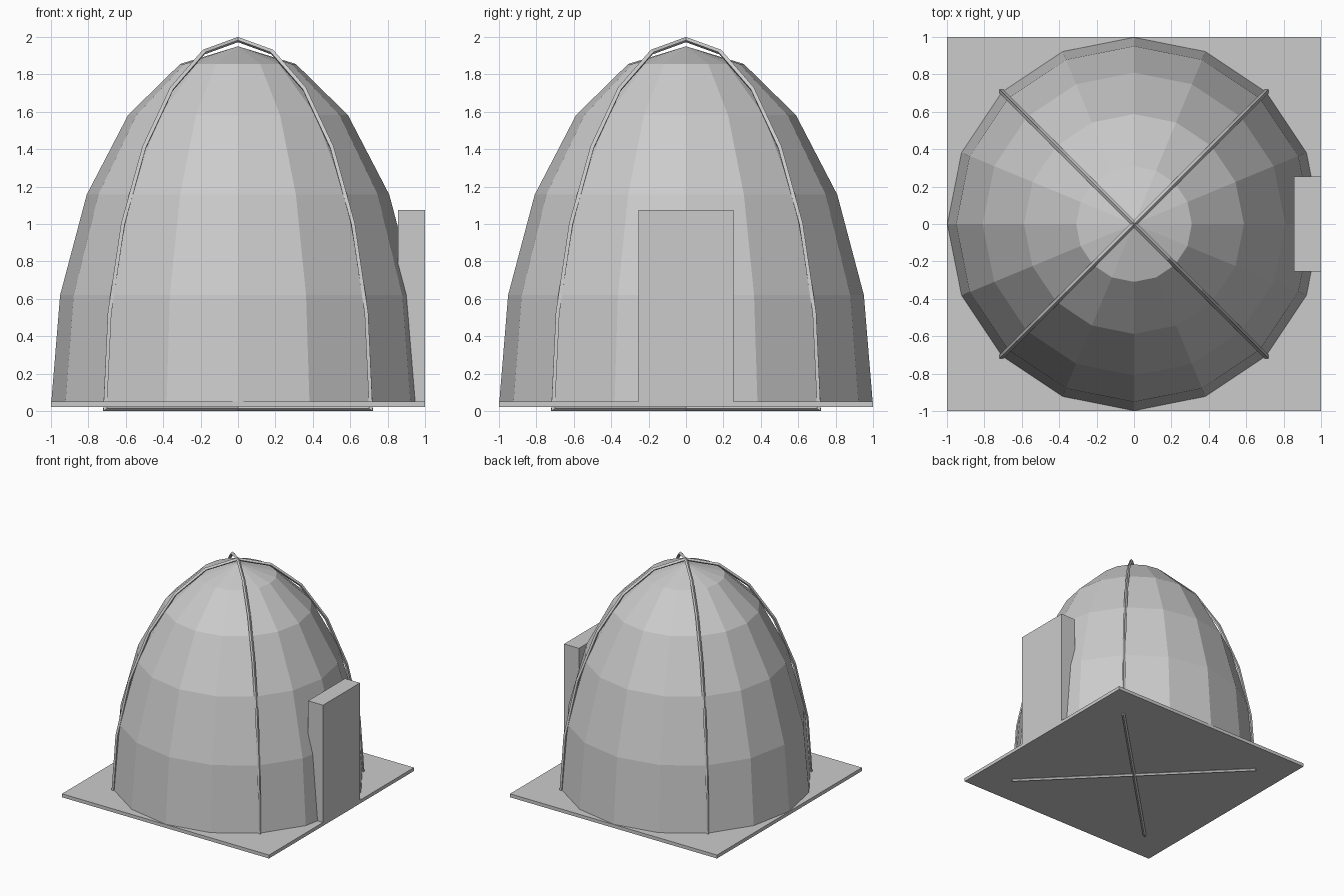
import bpy, bmesh
from math import sin, cos, pi, radians
from mathutils import Vector, Matrix

if "Cube" in bpy.data.objects:
    bpy.data.objects.remove(bpy.data.objects["Cube"])


def make_object(name, bm):
    bmesh.ops.recalc_face_normals(bm, faces=bm.faces)
    mesh = bpy.data.meshes.new(name)
    bm.to_mesh(mesh)
    bm.free()
    obj = bpy.data.objects.new(name, mesh)
    bpy.context.collection.objects.link(obj)
    return obj


def box(name, lo, hi):
    lo, hi = Vector(lo), Vector(hi)
    bm = bmesh.new()
    bmesh.ops.create_cube(bm, size=1, matrix=Matrix.Translation((lo + hi) / 2)
                          @ Matrix.Diagonal((*(hi - lo), 1)))
    return make_object(name, bm)


# Half ellipsoid canopy: 16 flat sides, 5 bands
def dome(name, base_z, height, sides=16, bands=5):
    bm = bmesh.new()
    rings = []
    for b in range(bands):
        e = pi / 2 * b / bands
        rings.append([bm.verts.new((cos(e) * cos(2 * pi * s / sides),
                                    cos(e) * sin(2 * pi * s / sides),
                                    base_z + height * sin(e))) for s in range(sides)])
    apex = bm.verts.new((0, 0, base_z + height))
    for s in range(sides):
        t = (s + 1) % sides
        for lower, upper in zip(rings, rings[1:]):
            bm.faces.new((lower[s], lower[t], upper[t], upper[s]))
        bm.faces.new((rings[-1][s], rings[-1][t], apex))
    return make_object(name, bm)


# Bent pole with a ground bar: closed loop with a diamond cross-section
def pole(name, angle, thick=0.014, segments=12):
    bm = bmesh.new()
    side = Vector((-sin(angle), cos(angle), 0)) * thick
    rings = []
    for i in range(segments + 1):
        a = pi * i / segments
        r, z = 1.005 * cos(a), thick + 1.972 * sin(a)
        n = Vector((2 * cos(a), 0, sin(a))).normalized() * thick
        if i in (0, segments):          # mitred ground corners
            n = Vector((thick * cos(a), 0, -thick))
        centre = Vector((r * cos(angle), r * sin(angle), z))
        out = Vector((n.x * cos(angle), n.x * sin(angle), n.z))
        rings.append([bm.verts.new(centre + o) for o in (out, side, -out, -side)])
    for i, ring in enumerate(rings):
        nxt = rings[(i + 1) % len(rings)]
        for k in range(4):
            m = (k + 1) % 4
            bm.faces.new((ring[k], ring[m], nxt[m], nxt[k]))
    return make_object(name, bm)


# Ground sheet, canopy and entrance
box("ground_sheet", (-1, -1, 0.021), (1, 1, 0.051))
dome("canopy", 0.025, 1.925)
box("entrance", (0.856, -0.255, 0.025), (1, 0.255, 1.075))

# Two crossing poles
for i, deg in enumerate((45, 135)):
    pole(f"pole_{i + 1}", radians(deg))
